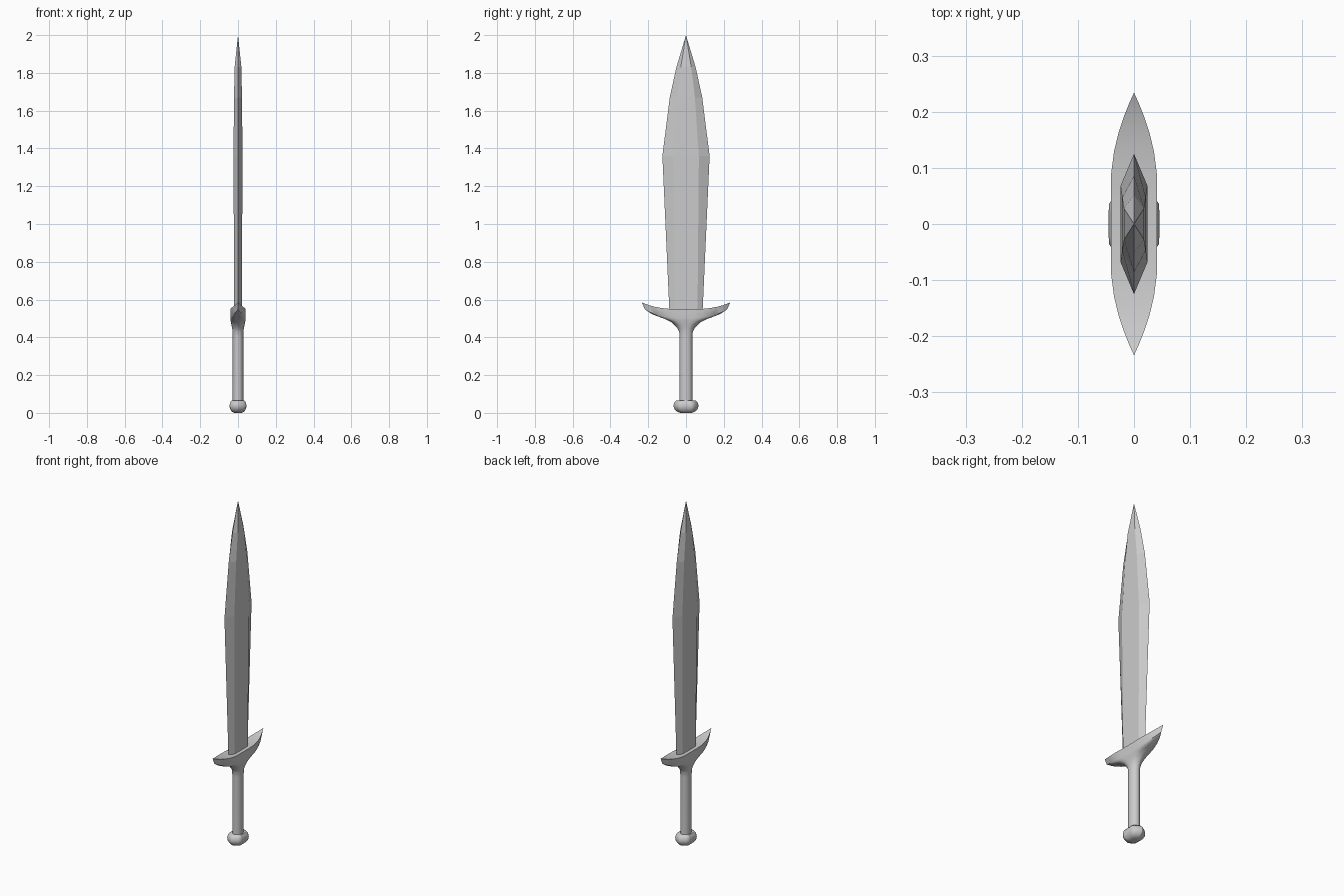
import bpy, bmesh, math

cube = bpy.data.objects.get("Cube")
if cube:
    bpy.data.objects.remove(cube, do_unlink=True)

steel = bpy.data.materials.new("grey_steel")
steel.use_nodes = True
colour = (0.6, 0.6, 0.6, 1)
steel.diffuse_color = colour
steel.node_tree.nodes["Principled BSDF"].inputs["Base Color"].default_value = colour


def finish(name, bm, smooth=None):
    bmesh.ops.recalc_face_normals(bm, faces=bm.faces)
    mesh = bpy.data.meshes.new(name)
    bm.to_mesh(mesh)
    bm.free()
    mesh.materials.append(steel)
    ob = bpy.data.objects.new(name, mesh)
    bpy.context.collection.objects.link(ob)
    if smooth:
        bpy.ops.object.select_all(action="DESELECT")
        ob.select_set(True)
        bpy.context.view_layer.objects.active = ob
        bpy.ops.object.shade_smooth_by_angle(angle=math.radians(smooth))
    return ob


def bridge(bm, low, high):
    n = len(low)
    for i in range(n):
        j = (i + 1) % n
        bm.faces.new((low[i], low[j], high[j], high[i]))


def cap(bm, ring):
    """Close a ring with strips running across its width."""
    n, h = len(ring), len(ring) // 2
    for i in range(h):
        quad = [ring[i], ring[i + 1], ring[-i - 1], ring[-i % n]]
        bm.faces.new(list(dict.fromkeys(quad)))


def loft(name, rings, flat, power, smooth, n=32):
    """Rings are (half y, half x, z, end rise, blend from ellipse to lens)."""
    bm = bmesh.new()
    loops = []
    for ry, rx, z, rise, blend in rings:
        loop = []
        for i in range(n):
            a = 2 * math.pi * i / n
            c, s = math.cos(a), math.sin(a)
            u = abs(c)
            lens = 1 - max(0, (u - flat) / (1 - flat)) ** power
            side = 0 if i % (n // 2) == 0 else math.copysign(1, s)
            x = rx * side * (abs(s) * (1 - blend) + lens * blend)
            loop.append(bm.verts.new((x, ry * c, z + rise * u ** 3)))
        loops.append(loop)
    for low, high in zip(loops, loops[1:]):
        bridge(bm, low, high)
    cap(bm, loops[0])
    cap(bm, loops[-1])
    return finish(name, bm, smooth)


# Blade: hexagonal section swelling to a leaf shape, then a point
bm = bmesh.new()
loops = []
for z, w, t, f in ((0.54, 0.088, 0.02, 0.061), (1.36, 0.125, 0.024, 0.068),
                   (1.67, 0.086, 0.021, 0.047), (1.83, 0.051, 0.018, 0.028)):
    outline = ((0, w), (t, f), (t, -f), (0, -w), (-t, -f), (-t, f))
    loops.append([bm.verts.new((x, y, z)) for x, y in outline])
for low, high in zip(loops, loops[1:]):
    bridge(bm, low, high)
tip = bm.verts.new((0, 0, 2))
for i in range(6):
    bm.faces.new((loops[-1][i], loops[-1][(i + 1) % 6], tip))
bm.faces.new(loops[0])
finish("blade", bm)

# Grip flaring into the upswept crossguard
loft("grip_and_guard", (
    (0.034, 0.028, 0.05, 0, 0), (0.034, 0.028, 0.40, 0, 0),
    (0.036, 0.029, 0.43, 0, 0), (0.046, 0.031, 0.448, 0, 0.2),
    (0.075, 0.035, 0.467, 0.012, 0.6), (0.127, 0.038, 0.483, 0.022, 1),
    (0.185, 0.04, 0.494, 0.032, 1), (0.218, 0.041, 0.503, 0.045, 1),
    (0.234, 0.041, 0.549, 0.036, 1)), 0.34, 1.8, 40)

# Pommel: flattened rounded knob
loft("pommel", (
    (0.03, 0.02, 0, 0, 1), (0.05, 0.034, 0.008, 0, 1),
    (0.064, 0.043, 0.024, 0, 1), (0.066, 0.045, 0.04, 0, 1),
    (0.061, 0.041, 0.056, 0, 1), (0.05, 0.034, 0.066, 0, 1)), 0.5, 1.8, 50)
